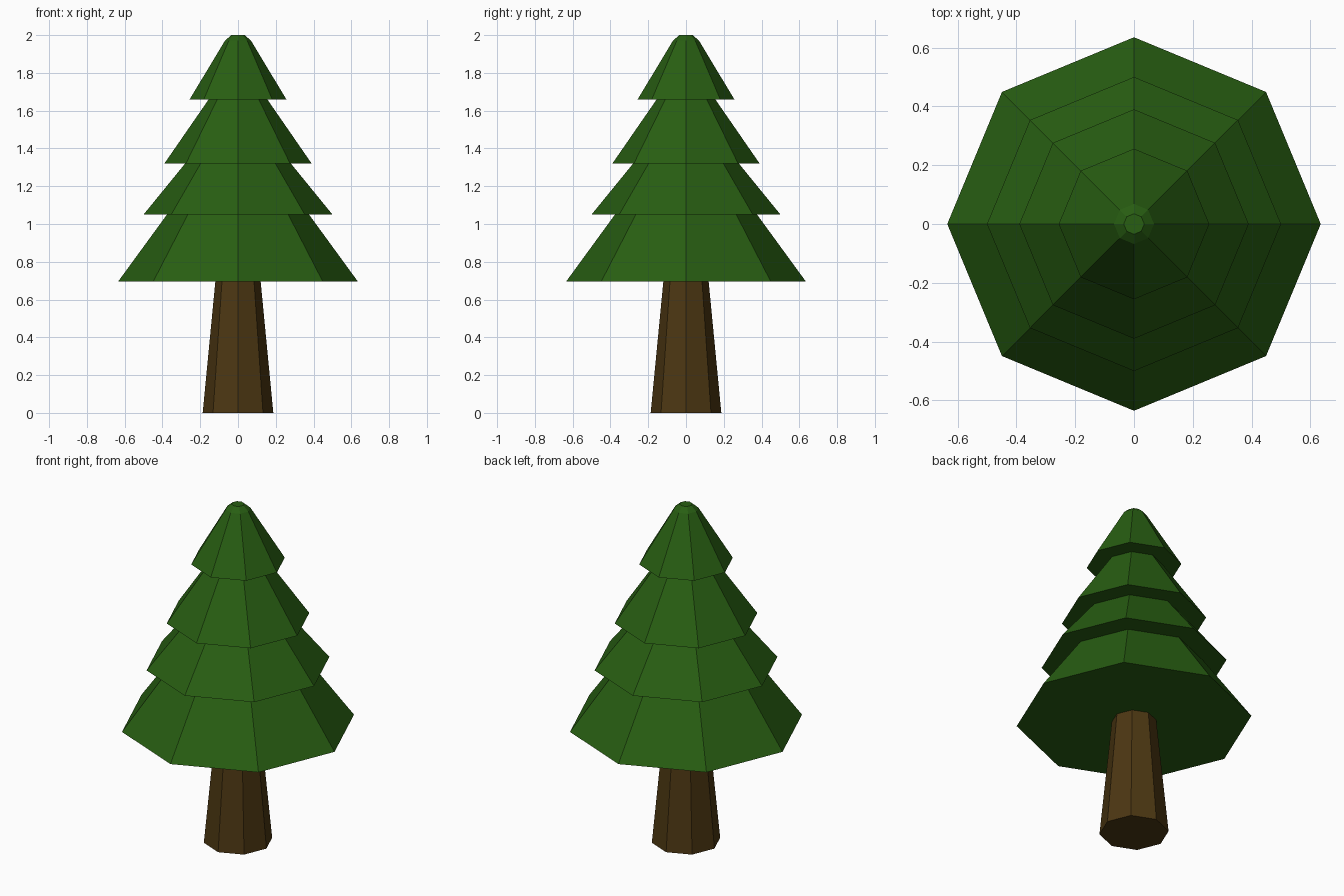
import bpy, bmesh, math

if "Cube" in bpy.data.objects:
    bpy.data.objects.remove(bpy.data.objects["Cube"])

SIDES = 8


def material(name, rgb):
    m = bpy.data.materials.new(name)
    m.diffuse_color = (*rgb, 1)
    m.use_nodes = True
    m.node_tree.nodes["Principled BSDF"].inputs["Base Color"].default_value = m.diffuse_color
    return m


def stack(name, profile, mat):
    """Closed eight-sided solid through (radius, height) rings."""
    bm = bmesh.new()
    rings = []
    for r, z in profile:
        rings.append([bm.verts.new((r * math.cos(a), r * math.sin(a), z))
                      for a in (math.tau * i / SIDES for i in range(SIDES))])
    for low, high in zip(rings, rings[1:]):
        for i in range(SIDES):
            j = (i + 1) % SIDES
            bm.faces.new((low[i], low[j], high[j], high[i]))
    bm.faces.new(rings[0][::-1])
    bm.faces.new(rings[-1])
    mesh = bpy.data.meshes.new(name)
    bm.to_mesh(mesh)
    bm.free()
    mesh.materials.append(mat)
    ob = bpy.data.objects.new(name, mesh)
    bpy.context.collection.objects.link(ob)
    return ob


green = material("needle green", (0.021, 0.112, 0.006))
brown = material("bark brown", (0.072, 0.038, 0.006))

# Tapered trunk
stack("trunk", [(0.187, 0), (0.12, 0.695)], brown)

# Overlapping foliage skirts, each ending at the underside of the next
stack("foliage_bottom", [(0.635, 0.695), (0.376, 1.05)], green)
stack("foliage_lower_middle", [(0.50, 1.05), (0.28, 1.32)], green)
stack("foliage_upper_middle", [(0.39, 1.32), (0.155, 1.66)], green)

# Top skirt with a blunted tip
stack("foliage_top", [(0.256, 1.66), (0.068, 1.972), (0.035, 2.0)], green)
